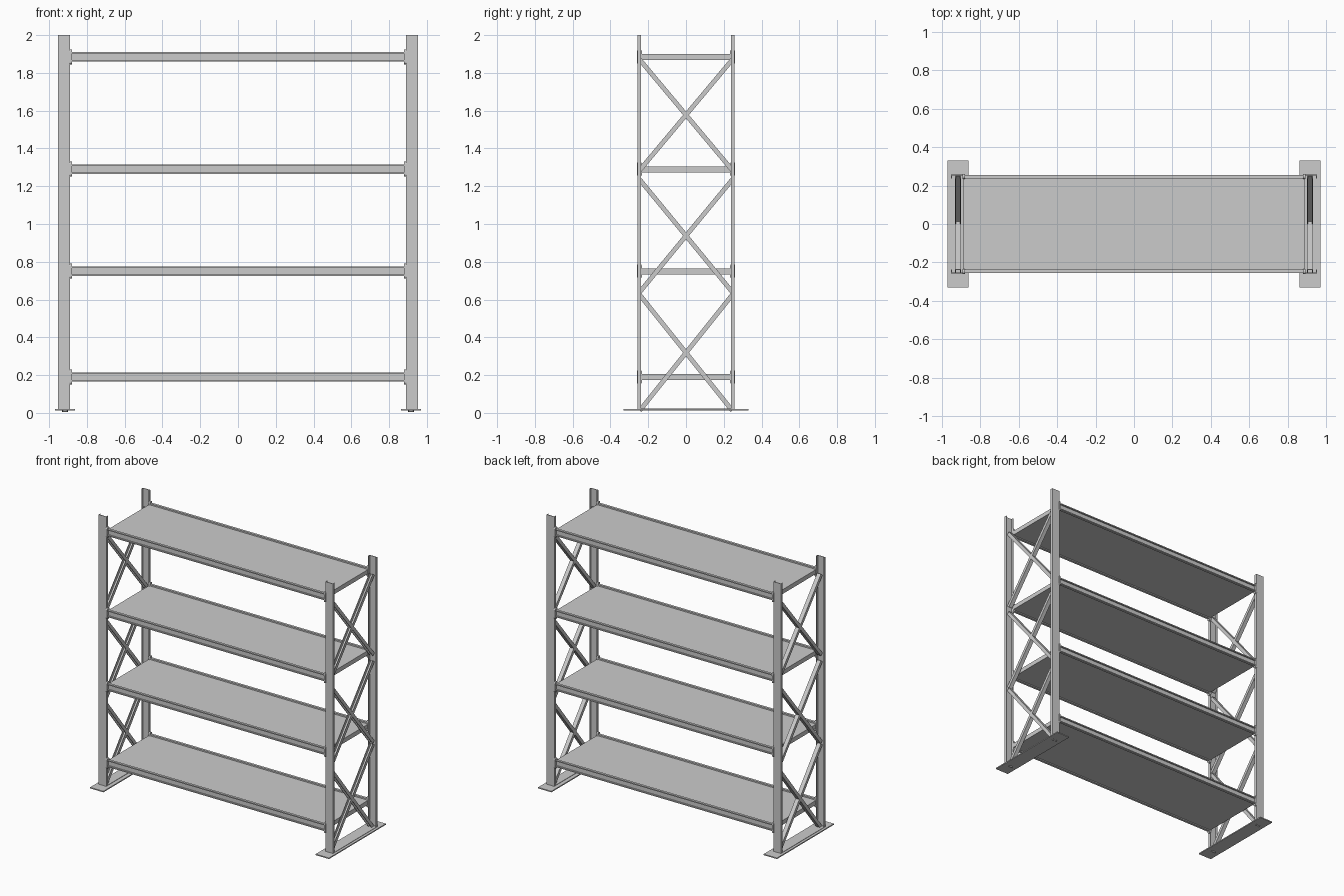
import bpy, bmesh, math
from mathutils import Vector

if "Cube" in bpy.data.objects:
    bpy.data.objects.remove(bpy.data.objects["Cube"])


def prism(name, points, vec):
    """Extrude a closed planar outline along vec."""
    bm = bmesh.new()
    face = bm.faces.new([bm.verts.new(p) for p in points])
    res = bmesh.ops.extrude_face_region(bm, geom=[face], use_keep_orig=True)
    bmesh.ops.translate(bm, vec=vec, verts=[g for g in res["geom"] if isinstance(g, bmesh.types.BMVert)])
    bmesh.ops.recalc_face_normals(bm, faces=bm.faces)
    mesh = bpy.data.meshes.new(name)
    bm.to_mesh(mesh)
    bm.free()
    ob = bpy.data.objects.new(name, mesh)
    bpy.context.collection.objects.link(ob)
    return ob


def box(name, x0, x1, y0, y1, z0, z1):
    return prism(name, [(x0, y0, z0), (x1, y0, z0), (x1, y1, z0), (x0, y1, z0)], (0, 0, z1 - z0))


def channel(w, h, t):
    """U outline: width w, web along v = 0, flanges rising to v = h."""
    a = w / 2
    return [(-a, 0), (a, 0), (a, h), (a - t, h), (a - t, t), (-a + t, t), (-a + t, h), (-a, h)]


POST_X, BRACE_X, POST_Y = 0.921, 0.916, 0.257
LEVELS = {"bottom": 0.19, "lower": 0.75, "upper": 1.29, "top": 1.885}
BAYS = [(0.012, 0.625), (0.64, 1.235), (1.285, 1.87)]

for side, sx in (("left", -1), ("right", 1)):
    # floor plate with a low strip joining the two posts
    box(f"{side}_floor_plate", sx * 0.862, sx * 0.97, -0.33, 0.33, 0.012, 0.02)
    box(f"{side}_floor_strip", sx * 0.89, sx * 0.952, -POST_Y, POST_Y, 0.02, 0.023)

    # channel posts, web facing outwards
    for end, sy in (("front", -1), ("back", 1)):
        pts = [(sx * POST_X + u, sy * (POST_Y - v), 0.018) for u, v in channel(0.063, 0.019, 0.004)]
        prism(f"{side}_{end}_post", pts, (0, 0, 1.982))

    # crossed channel braces in each bay
    for i, (z0, z1) in enumerate(BAYS):
        for label, s in (("rising", 1), ("falling", -1)):
            start = Vector((sx * BRACE_X, -s * 0.245, z0))
            run = Vector((0, s * 0.49, z1 - z0))
            n = Vector((1, 0, 0)).cross(run).normalized()
            pts = [start + Vector((u, 0, 0)) + n * (v - 0.012) for u, v in channel(0.03, 0.024, 0.004)]
            prism(f"{side}_brace_{label}_{i + 1}", pts, run)

for level, z in LEVELS.items():
    # shelf panel sitting just below the beam tops
    box(f"{level}_shelf", -0.89, 0.89, -0.241, 0.241, z - 0.017, z + 0.015)
    for end, sy in (("front", -1), ("back", 1)):
        # channel beam, open to the outside
        pts = [(-0.888, sy * (0.238 + v), z + u) for u, v in channel(0.05, 0.018, 0.008)]
        prism(f"{level}_{end}_beam", pts, (1.776, 0, 0))
        # rounded end bracket between beam and post
        for side, sx in (("left", -1), ("right", 1)):
            pts = []
            for k in range(16):
                a = 2 * math.pi * k / 16 + math.pi / 16
                pts.append((sx * 0.880, sy * 0.247 + 0.014 * math.cos(a),
                            z + 0.026 * (1 if math.sin(a) > 0 else -1) + 0.014 * math.sin(a)))
            prism(f"{level}_{end}_{side}_bracket", pts, (sx * 0.013, 0, 0))
